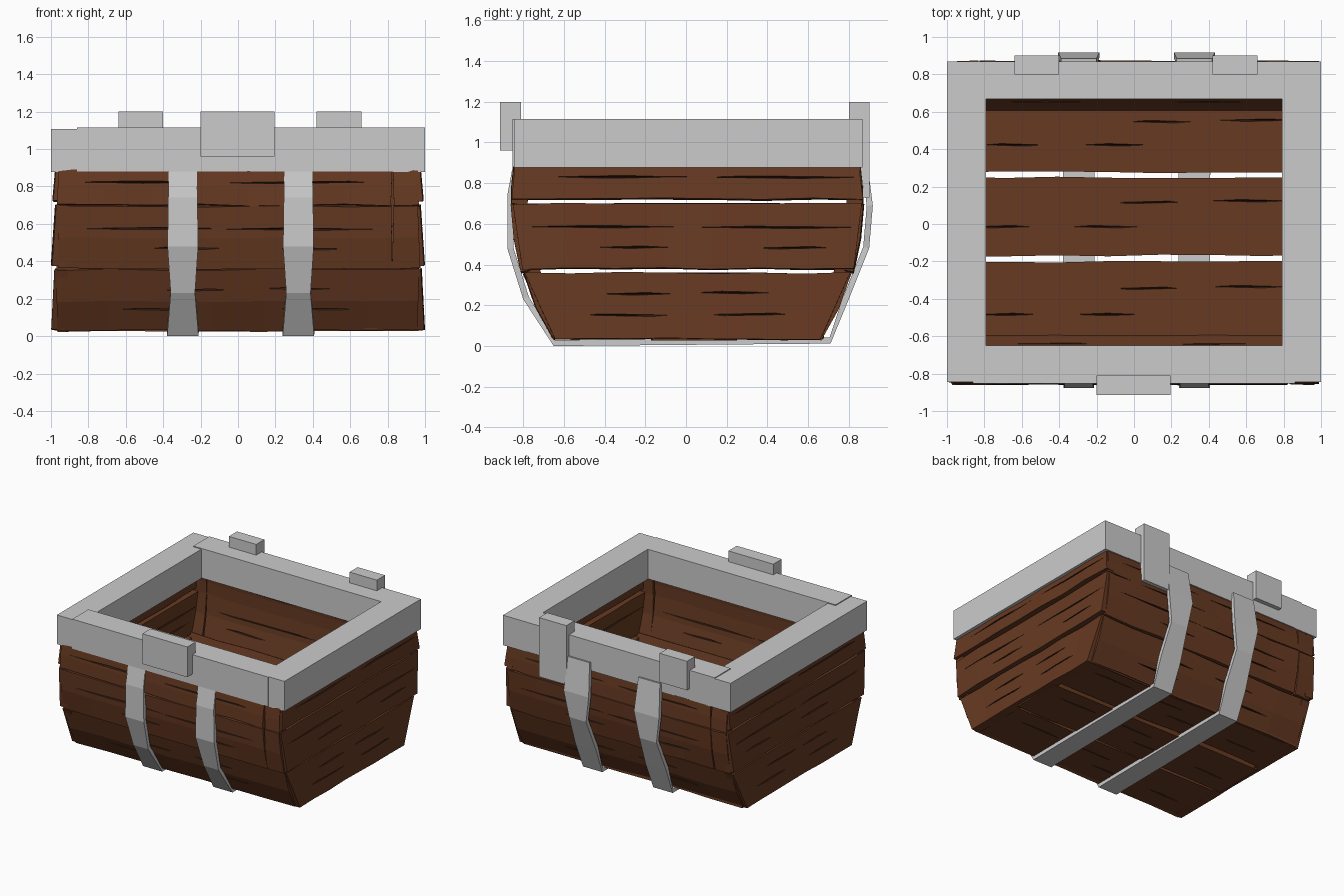
import bpy, bmesh, random
from mathutils import Vector

if "Cube" in bpy.data.objects:
    bpy.data.objects.remove(bpy.data.objects["Cube"])

random.seed(4)


def material(name, rgb):
    m = bpy.data.materials.new(name)
    m.diffuse_color = (*rgb, 1)
    m.use_nodes = True
    m.node_tree.nodes["Principled BSDF"].inputs["Base Color"].default_value = m.diffuse_color
    return m


WOOD = material("wood", (0.135, 0.042, 0.016))
DARK = material("wood_crack", (0.04, 0.016, 0.008))


def make(name, bm, mats=()):
    bmesh.ops.recalc_face_normals(bm, faces=bm.faces)
    me = bpy.data.meshes.new(name)
    bm.to_mesh(me)
    bm.free()
    for m in mats:
        me.materials.append(m)
    ob = bpy.data.objects.new(name, me)
    bpy.context.collection.objects.link(ob)
    return ob


def loft(bm, rings):
    """Join closed sections into a capped solid."""
    vs = [[bm.verts.new(p) for p in r] for r in rings]
    for a, b in zip(vs, vs[1:]):
        for k in range(len(a)):
            j = (k + 1) % len(a)
            bm.faces.new((a[k], a[j], b[j], b[k]))
    bm.faces.new(vs[0])
    bm.faces.new(vs[-1])


def box(name, lo, hi):
    bm = bmesh.new()
    loft(bm, [[(x, lo[1], lo[2]), (x, hi[1], lo[2]), (x, hi[1], hi[2]), (x, lo[1], hi[2])]
              for x in (lo[0], hi[0])])
    return make(name, bm)


def board(name, a, b, c, d, inward, thick, cracks=(), bulge=0.0):
    """Plank from its outer quad (edge a-b, opposite edge d-c), with carved cracks (u, v, half length)."""
    a, b, c, d, inward = map(Vector, (a, b, c, d, inward))
    n = (b - a).cross(d - a).normalized()
    if n.dot(inward) < 0:
        n = -n
    across = ((d - a) + (c - b)).normalized()
    along = (b - a).normalized()
    bm, rings, segs = bmesh.new(), [], 7 if cracks else 1
    for i in range(segs + 1):
        t = i / segs
        lo = a.lerp(b, t) + across * random.uniform(-.004, .006)
        hi = d.lerp(c, t) + across * random.uniform(-.006, .004)
        if i in (0, segs):
            lo += along * random.uniform(-.007, .007)
            hi += along * random.uniform(-.007, .007)
        bow = n * random.uniform(-.004, .004)
        mid = lo.lerp(hi, .5) - n * bulge
        rings.append([lo + bow, mid + bow, hi + bow,
                      hi + n * thick, mid + n * thick, lo + n * thick])
    loft(bm, rings)
    ob = make(name, bm, (WOOD, DARK))
    if not cracks:
        return
    # cracks: long thin wedges cut into both faces of the plank
    bm = bmesh.new()
    for u, v, half in cracks:
        u += random.uniform(-.03, .03)
        skew = along * half * random.uniform(-.75, .75)
        for depth in (0, thick):
            out = bulge * (1 - abs(2 * v - 1))
            mid = a.lerp(b, u).lerp(d.lerp(c, u), v) + n * (depth - out)
            x, X = (bm.verts.new(mid + along * half * s) for s in (1, -1))
            y, Y = (bm.verts.new(mid + across * .007 * s + skew * s) for s in (1, -1))
            z, Z = (bm.verts.new(mid + n * .022 * s) for s in (1, -1))
            for f in ((x, y, z), (y, X, z), (X, Y, z), (Y, x, z),
                      (y, x, Z), (X, y, Z), (Y, X, Z), (x, Y, Z)):
                bm.faces.new(f)
    cut = make(name + "_cutter", bm, (WOOD, DARK))
    cut.hide_render = True
    for p in cut.data.polygons:
        p.material_index = 1
    mod = ob.modifiers.new("cracks", "BOOLEAN")
    mod.operation, mod.solver, mod.object = "DIFFERENCE", "EXACT", cut
    dg = bpy.context.evaluated_depsgraph_get()
    dg.update()
    baked = bpy.data.meshes.new_from_object(ob.evaluated_get(dg))
    ob.modifiers.clear()
    ob.data = baked
    bpy.data.objects.remove(cut)


CRACKS = [
    [(.28, .36, .22), (.72, .37, .2), (.36, .68, .18), (.66, .7, .2)],
    [(.36, .33, .19), (.78, .32, .18), (.27, .645, .4), (.74, .635, .42)],
    [(.28, .65, .38), (.74, .64, .4)],
]

# front and back walls: three shingled planks each, with short corner pieces, (y, z) lower to upper edge
WALL = [((.65, .03), (.795, .355)), ((.81, .36), (.86, .695)), ((.858, .70), (.845, .89))]
BULGE = (.016, .01, .004)
for side, s, off in (("front", -1, 0), ("back", 1, .012)):
    for i, ((y0, z0), (y1, z1)) in enumerate(WALL):
        y0, y1 = s * (y0 + off), s * (y1 + off)
        x0, x1 = s * .966, -s * (.966 if i == 0 else .822)
        board(f"{side}_plank_{i}", (x0, y0, z0), (x1, y0, z0), (x1, y1, z1), (x0, y1, z1),
              (0, -s, 0), .08, CRACKS[i], BULGE[i])
        if i:
            x0, x1 = -s * .83, -s * .968
            board(f"{side}_corner_piece_{i}", (x0, y0, z0), (x1, y0, z0), (x1, y1, z1), (x0, y1, z1),
                  (0, -s, 0), .08, (), BULGE[i])

# end walls: tilted planks with open gaps between them
END = [((.65, .035, .997), (.795, .36, .98)), ((.81, .38, .997), (.855, .70, .975)),
       ((.852, .722, .99), (.842, .89, .975))]
for side, s in (("right", 1), ("left", -1)):
    for i, ((y0, z0, x0), (y1, z1, x1)) in enumerate(END):
        board(f"{side}_plank_{i}", (s * x0, -y0, z0), (s * x0, y0 + .012, z0),
              (s * x1, y1 + .012, z1), (s * x1, -y1, z1), (-s, 0, 0), .07, CRACKS[i])

# floor: three planks with open gaps
for i, (y0, y1) in enumerate(((-.65, -.2), (-.17, .25), (.275, .675))):
    z = .025 if i == 1 else .035
    board(f"floor_plank_{i}", (-.96, y0, z), (.96, y0, z), (.96, y1, z), (-.96, y1, z),
          (0, 0, 1), .06, [(.16, .37, .15), (.44, .37, .17), (.85, .7, .2), (.55, .68, .16)])

# rim frame
box("right_rim", (.79, -.845, .877), (1.0, .868, 1.115))
box("left_rim", (-1.0, -.845, .877), (-.79, .868, 1.108))
box("front_rim", (-.86, -.852, .88), (.86, -.65, 1.115))
box("back_rim", (-.86, .668, .88), (.86, .868, 1.115))

# lock plate and hinges
box("lock_block", (-.20, -.915, .96), (.195, -.81, 1.2))
box("hinge_left", (-.64, .80, .97), (-.40, .902, 1.2))
box("hinge_right", (.42, .80, .73), (.66, .902, 1.2))

# metal straps wrapping front, floor and back: (y, z, half width)
PATH = [(-.85, .89, .075), (-.878, .74, .078), (-.878, .48, .082), (-.80, .23, .065), (-.65, .0, .084),
        (.71, .012, .085), (.80, .23, .09), (.90, .48, .075), (.918, .69, .11), (.885, .95, .095)]
for side, cx in (("left", -.295), ("right", .323)):
    pts = [Vector((0, y, z)) for y, z, w in PATH]
    rings = []
    for i, (y, z, w) in enumerate(PATH):
        t = (pts[min(i + 1, len(pts) - 1)] - pts[max(i - 1, 0)]).normalized()
        q = pts[i] + Vector((0, -t.z, t.y)) * .03
        rings.append([(cx - w, y, z), (cx + w, y, z), (cx + w, q.y, q.z), (cx - w, q.y, q.z)])
    bm = bmesh.new()
    loft(bm, rings)
    make(f"{side}_strap", bm)
